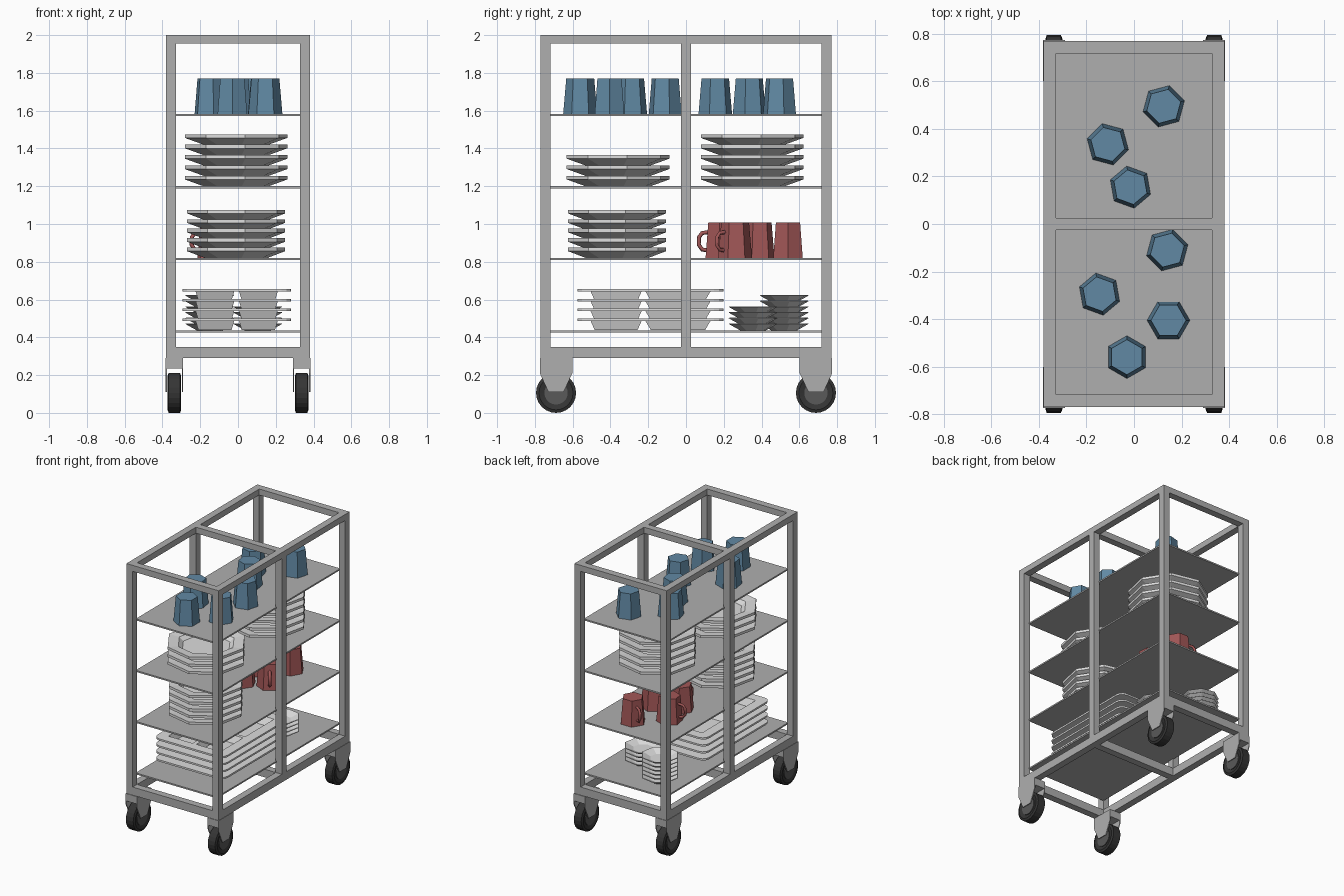
import bpy, bmesh
from math import cos, sin, pi, radians
from mathutils import Matrix, Vector

if "Cube" in bpy.data.objects:
    bpy.data.objects.remove(bpy.data.objects["Cube"], do_unlink=True)


def material(name, r, g, b):
    m = bpy.data.materials.new(name)
    m.use_nodes = True
    m.diffuse_color = (r, g, b, 1)
    m.node_tree.nodes["Principled BSDF"].inputs["Base Color"].default_value = (r, g, b, 1)
    return m


STEEL = material("brushed_grey", 0.43, 0.43, 0.43)
CHINA = material("china_white", 0.72, 0.72, 0.72)
BLUE = material("cup_blue", 0.12, 0.25, 0.37)
RED = material("mug_red", 0.36, 0.095, 0.095)
RUBBER = material("tyre_black", 0.035, 0.035, 0.035)
HUB = material("hub_dark_grey", 0.1, 0.1, 0.1)


def finish(name, bm, mat):
    bmesh.ops.recalc_face_normals(bm, faces=bm.faces)
    me = bpy.data.meshes.new(name)
    bm.to_mesh(me)
    bm.free()
    me.materials.append(mat)
    ob = bpy.data.objects.new(name, me)
    bpy.context.collection.objects.link(ob)
    return ob


def add_box(bm, x0, x1, y0, y1, z0, z1):
    size = Matrix.Diagonal((x1 - x0, y1 - y0, z1 - z0, 1))
    mid = Matrix.Translation(((x0 + x1) / 2, (y0 + y1) / 2, (z0 + z1) / 2))
    bmesh.ops.create_cube(bm, size=1, matrix=mid @ size)


def add_lathe(bm, profile, sides, matrix):
    """Stack of polygon rings (radius, height), capped at both ends."""
    rings = []
    for r, z in profile:
        ring = [Vector((r * cos(2 * pi * i / sides), r * sin(2 * pi * i / sides), z))
                for i in range(sides)]
        rings.append([bm.verts.new(matrix @ v) for v in ring])
    for a, b in zip(rings, rings[1:]):
        for i in range(sides):
            j = (i + 1) % sides
            bm.faces.new((a[i], a[j], b[j], b[i]))
    bm.faces.new(rings[0])
    bm.faces.new(rings[-1])


def place(x, y, z, turn=0):
    return Matrix.Translation((x, y, z)) @ Matrix.Rotation(radians(turn), 4, 'Z')


# Frame: posts, long rails and cross rails
W, L, T = 0.38, 0.77, 0.052
Z0, Z1 = 0.29, 2.0
bm = bmesh.new()
for s in (-1, 1):
    xa, xb = sorted((s * W, s * (W - T)))
    for yc in (-L + T / 2, 0, L - T / 2):
        add_box(bm, xa, xb, yc - T / 2, yc + T / 2, Z0 + 0.06, Z1 - 0.045)
for za, zb in ((Z0, Z0 + 0.06), (Z1 - 0.045, Z1)):
    for s in (-1, 1):
        xa, xb = sorted((s * W, s * (W - T)))
        add_box(bm, xa, xb, -L, L, za, zb)
    for yc in (-L + T / 2, 0, L - T / 2):
        add_box(bm, -W + T, W - T, yc - T / 2, yc + T / 2, za, zb)
finish("frame", bm, STEEL)

# Shelves
SHELVES = (0.437, 0.82, 1.2, 1.583)
for i, z in enumerate(SHELVES):
    bm = bmesh.new()
    add_box(bm, -0.335, 0.335, -0.725, 0.725, z - 0.011, z)
    finish(f"shelf_{i + 1}", bm, STEEL)

# Casters
for sx in (-1, 1):
    for sy in (-1, 1):
        cx, cy = sx * 0.337, sy * 0.688
        side = ("left" if sx > 0 else "right") + ("_back" if sy > 0 else "_front")
        axle = Matrix.Translation((cx, cy, 0.106)) @ Matrix.Rotation(pi / 2, 4, 'Y')
        bm = bmesh.new()
        add_lathe(bm, [(0.06, -0.028), (0.09, -0.036), (0.106, -0.03),
                       (0.106, 0.03), (0.09, 0.036), (0.06, 0.028)], 24, axle)
        finish("wheel_" + side, bm, RUBBER)
        bm = bmesh.new()
        add_lathe(bm, [(0.062, -0.034), (0.062, 0.034)], 20, axle)
        finish("hub_" + side, bm, HUB)
        bm = bmesh.new()
        add_box(bm, cx - 0.046, cx + 0.046, cy - 0.086, cy + 0.086, 0.235, Z0)
        half = [(0.086, 0.235), (0.086, 0.21), (0.04, 0.11)]
        outline = half + [(-y, z) for y, z in reversed(half)]
        for off in (-0.046, 0.04):
            vs = [bm.verts.new((cx + off, cy + y, z)) for y, z in outline]
            plate = bm.faces.new(vs)
            ext = bmesh.ops.extrude_face_region(bm, geom=[plate], use_keep_orig=True)
            moved = [v for v in ext["geom"] if isinstance(v, bmesh.types.BMVert)]
            bmesh.ops.translate(bm, vec=(0.006, 0, 0), verts=moved)
        finish("fork_" + side, bm, STEEL)

# Upturned cups
CUP = [(0.09, 0), (0.074, 0.187)]
cups = [(0.125, 0.495, 15), (-0.11, 0.335, 45), (-0.015, 0.155, 40), (0.14, -0.11, 15),
        (-0.145, -0.295, 40), (0.145, -0.405, 0), (-0.03, -0.56, 30)]
for i, (x, y, turn) in enumerate(cups):
    bm = bmesh.new()
    add_lathe(bm, CUP, 6, place(x, y, SHELVES[3], turn))
    finish(f"cup_{i + 1}", bm, BLUE)

# Upturned mugs, each with a square-section loop handle
mugs = [(0.06, 0.54, 150), (-0.13, 0.38, 190), (0.08, 0.26, -55), (-0.09, 0.185, -95)]
for i, (x, y, turn) in enumerate(mugs):
    bm = bmesh.new()
    add_lathe(bm, CUP, 6, place(x, y, SHELVES[1], turn + 30))
    finish(f"mug_{i + 1}", bm, RED)
    cu = bpy.data.curves.new("handle_path", 'CURVE')
    cu.dimensions = '3D'
    cu.bevel_depth = 0.011
    cu.bevel_resolution = 0
    cu.use_fill_caps = True
    path = [(0.07, 0.04), (0.1, 0.045), (0.118, 0.07), (0.116, 0.11), (0.1, 0.132), (0.062, 0.137)]
    spline = cu.splines.new('POLY')
    spline.points.add(len(path) - 1)
    for p, (r, z) in zip(spline.points, path):
        p.co = (r, 0, z, 1)
    cu.materials.append(RED)
    ob = bpy.data.objects.new(f"mug_handle_{i + 1}", cu)
    ob.matrix_world = place(x, y, SHELVES[1], turn)
    bpy.context.collection.objects.link(ob)


# Stacks of round crockery
def stack(name, count, step, profile, sides, x, y, z, turn):
    bm = bmesh.new()
    for k in range(count):
        add_lathe(bm, profile, sides, place(x, y, z + k * step, turn))
    finish(name, bm, CHINA)


PLATE = [(0.175, 0), (0.276, 0.036), (0.276, 0.055), (0.2, 0.047), (0.17, 0.022)]
SMALL_PLATE = [(r * 0.955, z) for r, z in PLATE]
BOWL = [(0.07, 0), (0.132, 0.034), (0.128, 0.037), (0.07, 0.012)]
stack("plates_upper_front", 3, 0.055, PLATE, 8, -0.01, -0.36, SHELVES[2], 10)
stack("plates_upper_back", 5, 0.055, PLATE, 8, -0.01, 0.35, SHELVES[2], 10)
stack("plates_middle_front", 5, 0.05, SMALL_PLATE, 8, -0.01, -0.365, SHELVES[1], 10)
stack("bowls_tall", 6, 0.03, BOWL, 8, -0.15, 0.52, SHELVES[0], 12)
stack("bowls_short", 4, 0.03, BOWL, 8, 0.105, 0.355, SHELVES[0], 12)

# Trays with four sunken compartments and clipped corners
xs = (-0.288, -0.215, -0.015, 0.015, 0.215, 0.288)
ys = (-0.387, -0.315, -0.05, -0.025, 0.315, 0.387)
for k in range(4):
    bm = bmesh.new()
    grid = [[bm.verts.new((x, y, 0)) for y in ys] for x in xs]
    wells = []
    for i in range(5):
        for j in range(5):
            f = bm.faces.new((grid[i][j], grid[i + 1][j], grid[i + 1][j + 1], grid[i][j + 1]))
            if i in (1, 3) and j in (1, 3):
                wells.append(f)
    for f in bmesh.ops.extrude_discrete_faces(bm, faces=wells)["faces"]:
        c = f.calc_center_median()
        for v in f.verts:
            v.co = c + (v.co - c) * 0.82 + Vector((0, 0, -0.05))
    corners = [grid[i][j] for i in (0, -1) for j in (0, -1)]
    bmesh.ops.bevel(bm, geom=corners, offset=0.05, segments=3, profile=0.5, affect='VERTICES')
    tray = finish(f"tray_{k + 1}", bm, CHINA)
    if sum(p.normal.z for p in tray.data.polygons) < 0:
        tray.data.flip_normals()
    tray.location = (-0.007, -0.1875, 0.5 + k * 0.052)
    mod = tray.modifiers.new("thickness", 'SOLIDIFY')
    mod.thickness = 0.013
    mod.offset = -1
